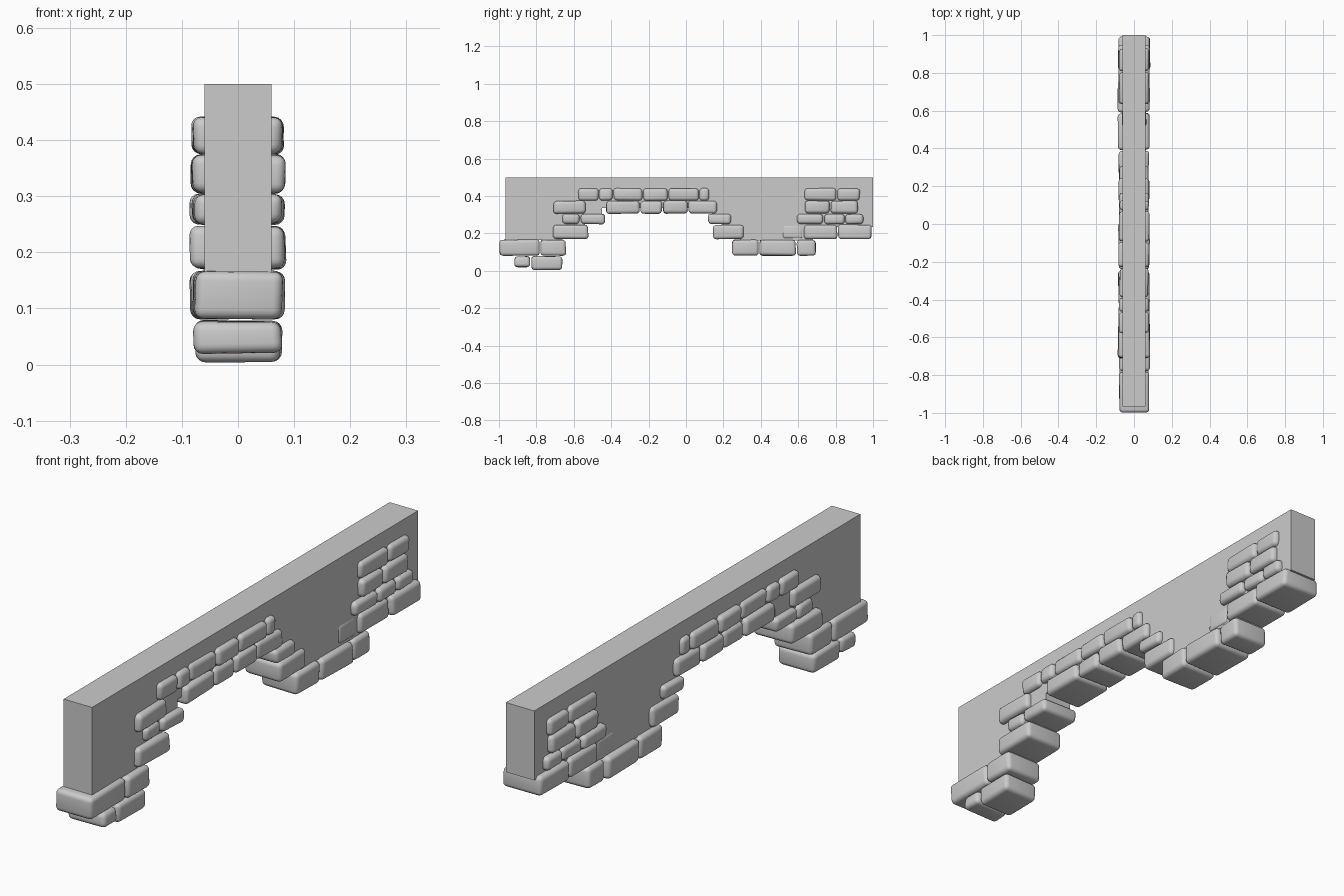
import bpy, bmesh, math, random

if "Cube" in bpy.data.objects:
    bpy.data.objects.remove(bpy.data.objects["Cube"])

random.seed(4)


def finish(bm, name):
    bmesh.ops.recalc_face_normals(bm, faces=bm.faces)
    mesh = bpy.data.meshes.new(name)
    bm.to_mesh(mesh)
    bm.free()
    ob = bpy.data.objects.new(name, mesh)
    bpy.context.collection.objects.link(ob)
    return ob


# Plaster wall: side profile (y, z) extruded across x
profile = [(-.965, .5), (-.965, .165), (-.66, .165), (-.66, .2), (-.54, .2),
           (-.54, .28), (-.45, .28), (-.45, .335), (.14, .335), (.14, .28),
           (.19, .28), (.19, .2), (.29, .2), (.29, .163), (.68, .163),
           (.68, .235), (1.0, .235), (1.0, .5)]
bm = bmesh.new()
face = bm.faces.new([bm.verts.new((-.06, y, z)) for y, z in profile])
ext = bmesh.ops.extrude_face_region(bm, geom=[face])
for v in ext["geom"]:
    if isinstance(v, bmesh.types.BMVert):
        v.co.x = .06
finish(bm, "plaster_wall")


# Rounded, slightly uneven stone going through the whole wall
def stone(name, y0, y1, z0, z1, half):
    bm = bmesh.new()
    bmesh.ops.create_cube(bm, size=2)
    hy, hz = (y1 - y0) / 2, (z1 - z0) / 2
    r = lambda a: random.uniform(0, a)
    for v in bm.verts:
        sx, sy, sz = v.co
        v.co = (sx * (half - r(.007)),
                (y0 + y1) / 2 + sy * (hy - r(.006)),
                (z0 + z1) / 2 + sz * (hz - r(.004)))
    # belly out around the middle so the outer faces are pillowed
    bmesh.ops.bevel(bm, geom=bm.edges[:], offset=.017, segments=4,
                    profile=.5, affect='EDGES', clamp_overlap=True)
    bmesh.ops.triangulate(bm, faces=[f for f in bm.faces if len(f.verts) > 4])
    for p in bm.faces:
        p.smooth = True
    return finish(bm, name)


# Courses: bottom z, top z, then runs of joint positions along y
courses = [
    (.002, .08, [[-.92, -.83, -.66]]),
    (.08, .168, [[-1.0, -.78, -.64], [.245, .39, .59, .695]]),
    (.168, .248, [[-.713, -.52], [.14, .31], [.63, .81, .995]]),
    (.248, .306, [[-.665, -.567, -.43], [.115, .245], [.59, .735, .85, .95]]),
    (.304, .376, [[-.712, -.535], [-.43, -.245, -.125, .01, .168],
                  [.635, .77, .922]]),
    (.374, .443, [[-.58, -.465, -.39, -.23, -.095, .07, .127],
                  [.63, .805, .932]]),
]
for row, (z0, z1, runs) in enumerate(courses):
    for run in runs:
        for a, b in zip(run, run[1:]):
            low = .018 if (row, a) == (0, -.92) else z0
            stone(f"stone_row_{row + 1}", a, b, low, z1,
                  random.uniform(.079, .088))

# Shallow stone mostly sunk in the plaster
stone("sunken_stone", .51, .63, .168, .25, .066)

# Smooth shading on stones only
bpy.ops.object.select_all(action='DESELECT')
for ob in bpy.data.objects:
    if "stone" in ob.name:
        ob.select_set(True)
        bpy.context.view_layer.objects.active = ob
bpy.ops.object.shade_smooth_by_angle(angle=math.radians(40))
